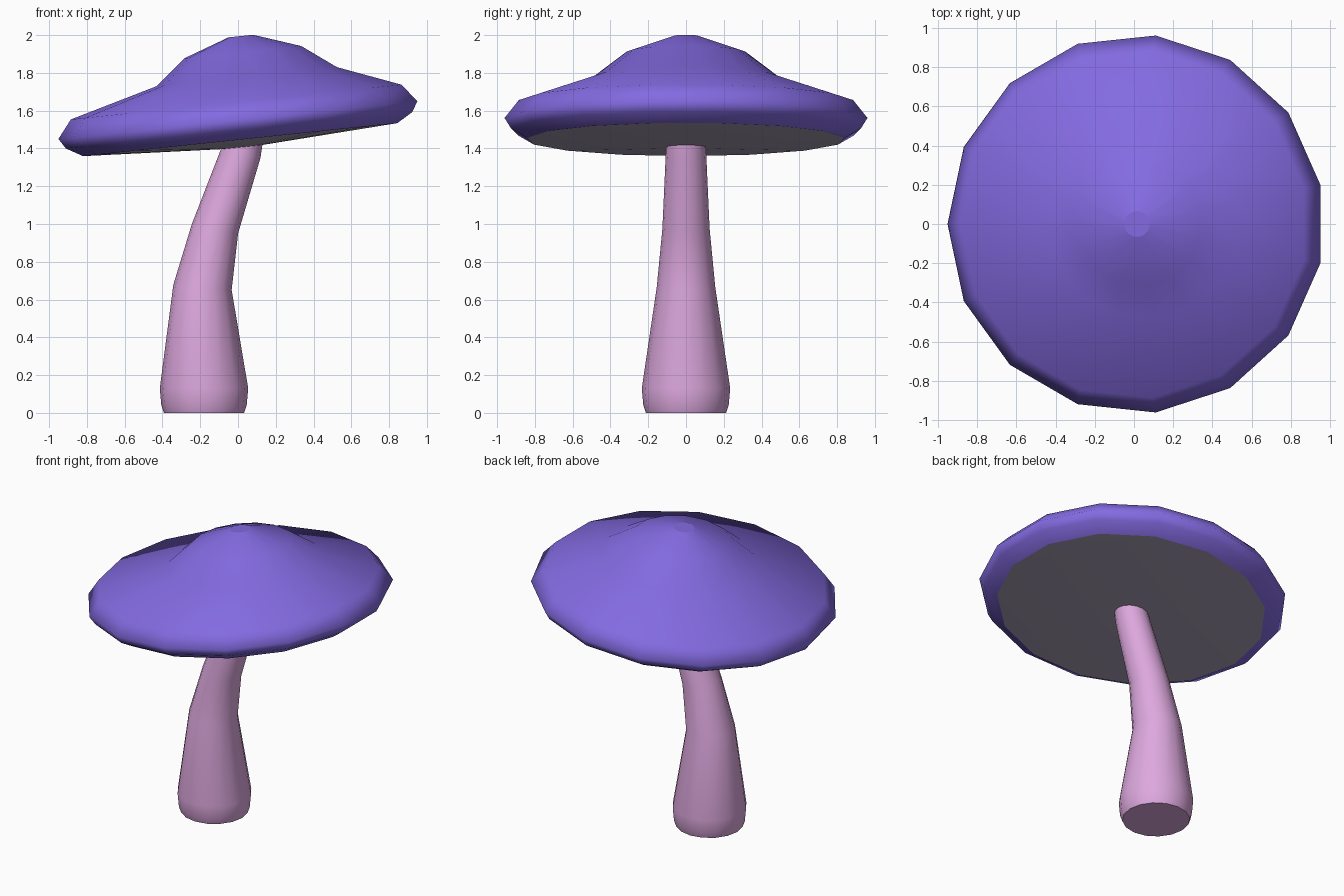
import bpy, bmesh, math
from mathutils import Vector, Matrix

if "Cube" in bpy.data.objects:
    bpy.data.objects.remove(bpy.data.objects["Cube"], do_unlink=True)


def make_material(name, color):
    mat = bpy.data.materials.new(name)
    mat.use_nodes = True
    mat.diffuse_color = (*color, 1)
    mat.node_tree.nodes["Principled BSDF"].inputs["Base Color"].default_value = (*color, 1)
    return mat


def loft(name, rings, sides, mat, matrix=Matrix(), cap_start=True, cap_end=True):
    """Skin round rings given as (centre x, height, radius, tilt in degrees)."""
    bm = bmesh.new()
    loops = []
    for cx, z, radius, tilt in rings:
        place = matrix @ Matrix.Translation((cx, 0, z)) @ Matrix.Rotation(math.radians(tilt), 4, 'Y')
        count = sides if radius > 0 else 1
        loops.append([bm.verts.new(place @ Vector((
            -radius * math.cos(math.tau * i / sides),
            -radius * math.sin(math.tau * i / sides), 0))) for i in range(count)])
    for low, high in zip(loops, loops[1:]):
        for i in range(sides):
            j = (i + 1) % sides
            if len(low) == 1:
                bm.faces.new((low[0], high[j], high[i]))
            else:
                bm.faces.new((low[i], low[j], high[j], high[i]))
    if cap_start:
        bm.faces.new(loops[0][::-1])
    if cap_end:
        bm.faces.new(loops[-1])
    for face in bm.faces:
        face.smooth = len(face.verts) <= 4
    mesh = bpy.data.meshes.new(name)
    bm.to_mesh(mesh)
    bm.free()
    mesh.materials.append(mat)
    obj = bpy.data.objects.new(name, mesh)
    bpy.context.collection.objects.link(obj)
    return obj


violet = make_material("violet cap", (0.227, 0.144, 0.745))
pink = make_material("pink stem", (0.72, 0.39, 0.73))
grey = make_material("grey lilac gills", (0.43, 0.38, 0.51))

# Bent stem, wide at the foot
loft("stem", [
    (-0.18, 0, 0.212, 0), (-0.18, 0.04, 0.226, 0), (-0.18, 0.13, 0.234, 0),
    (-0.188, 0.665, 0.155, 5), (-0.122, 0.975, 0.125, 11),
    (0.015, 1.375, 0.107, 13), (0.04, 1.5, 0.1, 6),
], 16, pink)

# Cap and gills share one leaning frame
lean = Matrix.Translation((0.01, 0, 1.551)) @ Matrix.Rotation(math.radians(-6), 4, 'Y')
rim = (0, -0.104, 0.846, 0)
loft("cap", [
    rim, (0, -0.054, 0.932, 0), (0, 0, 0.966, 0), (0, 0.096, 0.89, 0),
    (0.066, 0.224, 0.485, 0), (0.056, 0.355, 0.315, 0), (0.052, 0.441, 0.066, 0),
], 15, violet, lean, cap_start=False)

# Shallow cone under the cap
loft("gills", [(0, -0.15, 0, 0), rim], 15, grey, lean, cap_start=False, cap_end=False)
